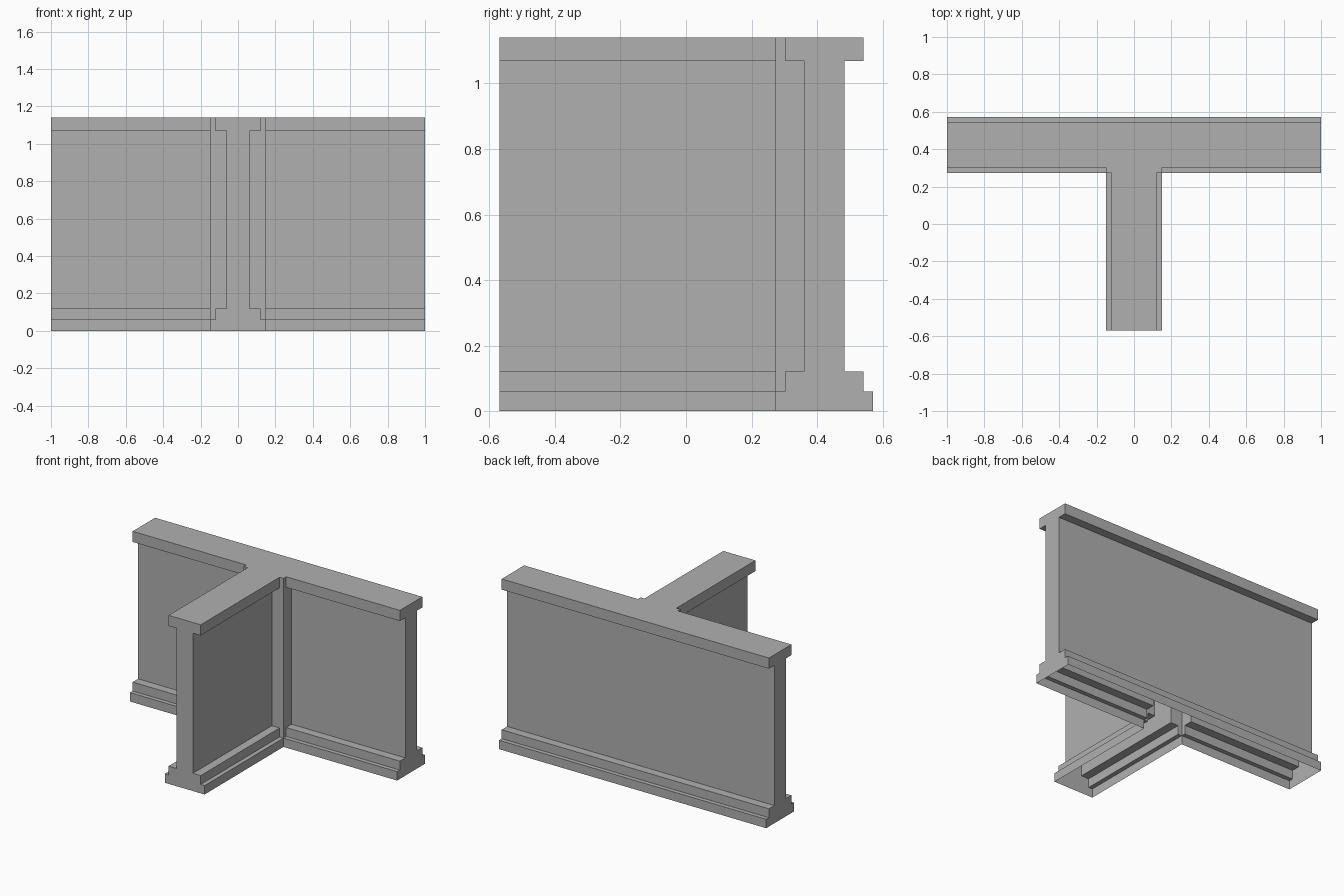
import bpy, bmesh

if "Cube" in bpy.data.objects:
    bpy.data.objects.remove(bpy.data.objects["Cube"])

YC = 0.422     # centre line of the long wall
POST = 0.149   # half width of the corner post
FRONT = YC - POST

# wall profile: (half width, height) from foot to coping
PROFILE = [(POST, 0), (POST, 0.06), (0.12, 0.06), (0.12, 0.12),
           (0.062, 0.12), (0.062, 1.068), (0.12, 1.068), (0.12, 1.14)]


def outline(h):
    """T-shaped plan of the wall, with square posts in the inner corners."""
    right = [(1, YC + h), (1, YC - h), (POST, YC - h), (POST, FRONT), (h, FRONT), (h, -0.57)]
    return right + [(-x, y) for x, y in reversed(right)]


bm = bmesh.new()
cache = {}


def vert(x, y, z):
    key = (round(x, 4), round(y, 4), round(z, 4))
    if key not in cache:
        cache[key] = bm.verts.new(key)
    return cache[key]


def face(verts):
    return bm.faces.new(list(dict.fromkeys(verts)))


rings = [[vert(x, y, z) for x, y in outline(h)] for h, z in PROFILE]
n = len(rings[0])
ENDS = {0, 5, 10}          # flat end faces of the three arms
POSTS = {2, 3, 7, 8}       # flat faces of the corner posts

for j in range(n):
    k = (j + 1) % n
    if j in ENDS or j in POSTS:
        # one flat polygon following the profile
        part = rings[1:] if j in POSTS else rings
        face([r[j] for r in part] + [r[k] for r in reversed(part)])
    else:
        # long mouldings and panels
        for a, b in zip(rings, rings[1:]):
            face([a[j], a[k], b[k], b[j]])

# top surface, and a temporary bottom to orient the normals (underside is open)
face(rings[-1])
bottom = face(rings[0])
bmesh.ops.recalc_face_normals(bm, faces=bm.faces[:])
bmesh.ops.delete(bm, geom=[bottom], context='FACES_ONLY')

mesh = bpy.data.meshes.new("wall_t_junction")
bm.to_mesh(mesh)
bm.free()

# dark grey stone
stone = bpy.data.materials.new("dark_stone")
stone.diffuse_color = (0.435, 0.435, 0.435, 1)
stone.use_nodes = True
stone.node_tree.nodes["Principled BSDF"].inputs["Base Color"].default_value = stone.diffuse_color
mesh.materials.append(stone)
bpy.context.collection.objects.link(bpy.data.objects.new("wall_t_junction", mesh))
